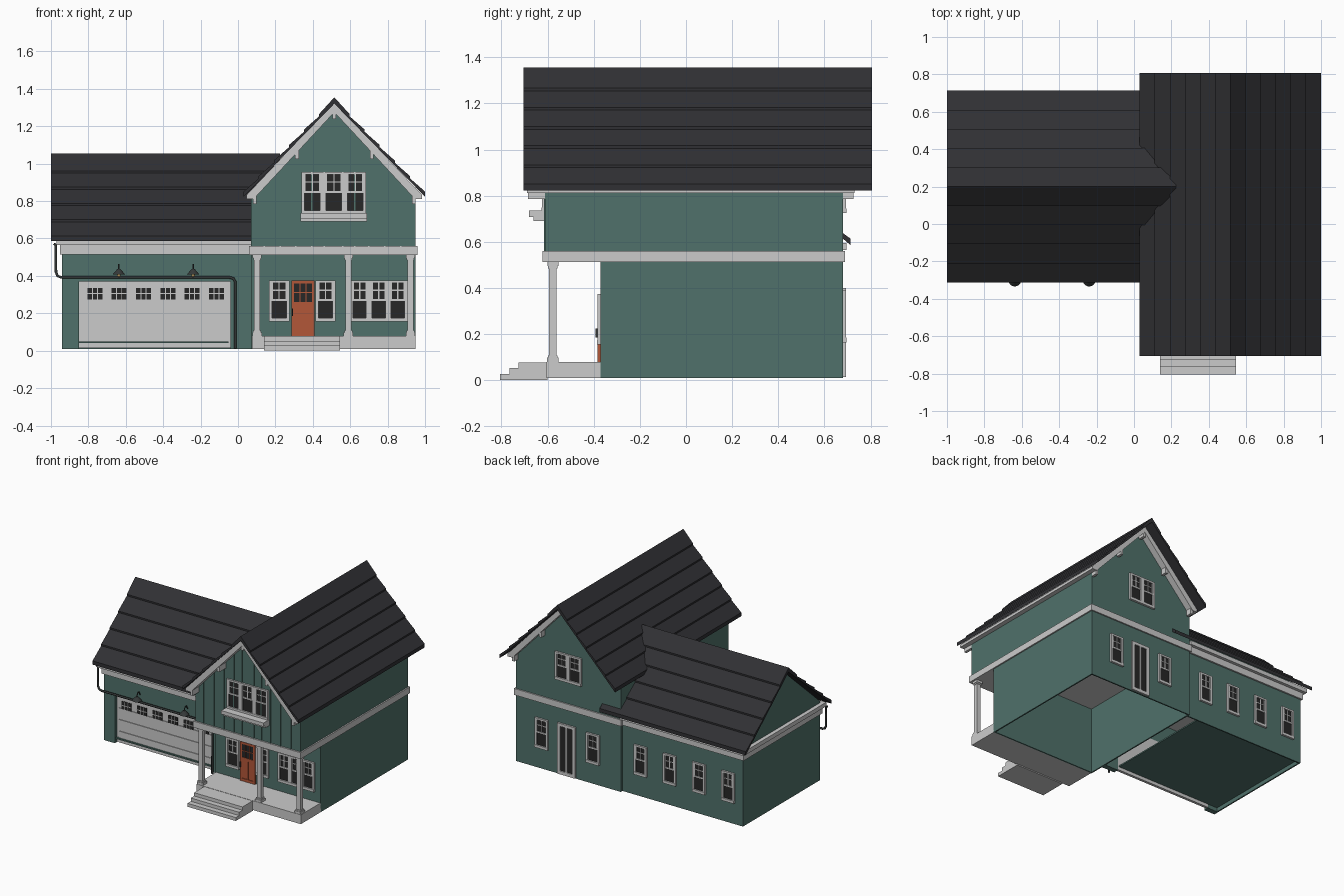
import bpy, bmesh, math

if "Cube" in bpy.data.objects:
    bpy.data.objects.remove(bpy.data.objects["Cube"])


def material(name, rgb):
    m = bpy.data.materials.new(name)
    m.diffuse_color = (*rgb, 1)
    m.use_nodes = True
    m.node_tree.nodes["Principled BSDF"].inputs["Base Color"].default_value = m.diffuse_color
    return m


TEAL = material("teal_siding", (0.08, 0.165, 0.145))
DARK = material("dark_shingle", (0.03, 0.03, 0.034))
GLASS = material("dark_glass", (0.02, 0.02, 0.02))
WOOD = material("orange_wood", (0.45, 0.095, 0.04))
METAL = material("dark_metal", (0.035, 0.04, 0.04))
BRASS = material("lamp_bulb", (0.5, 0.33, 0.12))


def finish(name, bm, mat):
    bmesh.ops.recalc_face_normals(bm, faces=bm.faces)
    me = bpy.data.meshes.new(name)
    bm.to_mesh(me)
    bm.free()
    if mat:
        me.materials.append(mat)
    ob = bpy.data.objects.new(name, me)
    bpy.context.collection.objects.link(ob)
    return ob


def boxes(name, specs, mat=None):
    """Each spec is x0, x1, y0, y1, z0, z1."""
    bm = bmesh.new()
    for x0, x1, y0, y1, z0, z1 in specs:
        vs = bmesh.ops.create_cube(bm, size=1)["verts"]
        for v in vs:
            v.co = (x1 if v.co.x > 0 else x0, y1 if v.co.y > 0 else y0, z1 if v.co.z > 0 else z0)
    return finish(name, bm, mat)


def prism(name, pts, axis, a, b, mat=None):
    """Extrude a (horizontal, z) outline along the x or y axis from a to b."""
    bm = bmesh.new()
    place = (lambda h, z, d: (h, d, z)) if axis == "y" else (lambda h, z, d: (d, h, z))
    lo = [bm.verts.new(place(h, z, a)) for h, z in pts]
    hi = [bm.verts.new(place(h, z, b)) for h, z in pts]
    bm.faces.new(lo)
    bm.faces.new(hi)
    for i in range(len(pts)):
        j = (i + 1) % len(pts)
        bm.faces.new((lo[i], lo[j], hi[j], hi[i]))
    return finish(name, bm, mat)


def roof(name, axis, c, half, ze, zr, n, a, b, lift=0.012, thick=0.022):
    """Gable roof with n overlapping shingle courses per slope."""
    side = []
    for i in range(n):
        for f, t in ((i / n, lift), ((i + 1) / n, 0)):
            side.append((half * (1 - f), ze + (zr - lift - ze) * f + t - lift * 0.5))
    side[-1] = (0, zr)
    pts = [(c - d, z) for d, z in side] + [(c + d, z) for d, z in reversed(side[:-1])]
    pts += [(c + half, ze - thick), (c, zr - lift - thick), (c - half, ze - thick)]
    return prism(name, pts, axis, a, b, DARK)


# --- House walls: open-bottomed lower storey, overhanging gabled upper storey
X0, X1, YB, YP, YF = 0.07, 0.95, 0.68, -0.37, -0.61
T = 0.01
boxes("house_lower_walls", [
    (X0, X1, YP, YP + T, 0.01, 0.52), (X0, X1, YB - T, YB, 0.01, 0.52),
    (X0, X0 + T, YP, YB, 0.01, 0.52), (X1 - T, X1, YP, YB, 0.01, 0.52)], TEAL)
prism("house_upper_walls", [(X0, 0.55), (X1, 0.55), (X1, 0.825), (0.51, 1.30), (X0, 0.825)],
      "y", YF, YB, TEAL)
boxes("storey_band", [(0.06, 0.96, YF - 0.012, YB + 0.01, 0.512, 0.56)])
boxes("upper_battens", [(x - 0.004, x + 0.004, YF - 0.006, YF, 0.56, 1.29 - 1.08 * abs(x - 0.51))
                        for x in (0.14, 0.225, 0.31, 0.395, 0.46, 0.56, 0.625, 0.70, 0.785, 0.87)], TEAL)

# --- House roof with grey rake and eave boards beneath
roof("house_roof", "y", 0.515, 0.485, 0.845, 1.355, 6, -0.705, 0.807)
prism("rake_boards", [(0.045, 0.832), (0.515, 1.328), (0.985, 0.832), (0.985, 0.812), (0.945, 0.812),
                      (0.515, 1.275), (0.085, 0.812), (0.045, 0.812)], "y", -0.69, 0.73)
brackets = []
for y0, y1 in ((-0.685, YF), (YB, 0.725)):
    for x in (0.09, 0.315, 0.515, 0.715, 0.94):
        z = 1.285 - 1.07 * abs(x - 0.515)
        brackets.append((x - 0.01, x + 0.01, y0, y1, z - 0.045, z))
boxes("gable_brackets", brackets)

# --- Garage wing
GX, GF, GB = -0.94, -0.26, 0.66
boxes("garage_walls", [
    (GX, GX + T, GF, GB, 0.01, 0.53), (GX, X0, GB - T, GB, 0.01, 0.53),
    (GX, -0.85, GF, GF + 0.04, 0.01, 0.53), (-0.04, X0, GF, GF + 0.04, 0.01, 0.53),
    (-0.85, -0.04, GF, GF + 0.04, 0.37, 0.53)], TEAL)
boxes("garage_floor", [(GX + 0.005, -0.05, GF + 0.01, GB - 0.01, 0.04, 0.05)], TEAL)
prism("garage_gable", [(GF, 0.52), (GB, 0.52), (GB, 0.61), (0.2, 1.02), (GF, 0.61)], "x", GX, 0.10, TEAL)
boxes("garage_eave_trim", [(GX - 0.012, 0.07, GF - 0.012, GB + 0.012, 0.515, 0.567),
                           (GX - 0.03, 0.07, GF - 0.035, GB + 0.035, 0.565, 0.596)])
roof("garage_roof", "x", 0.2, 0.513, 0.608, 1.055, 5, -1.0, 0.225)

# --- Garage door: four sections, six small windows
DY = GF + 0.02
boxes("garage_door", [(-0.83, -0.05, DY, DY + 0.015, 0.015 + 0.088 * i, 0.1 + 0.088 * i) for i in range(4)]
      + [(-0.85, -0.04, DY + 0.005, DY + 0.02, 0.015, 0.37)])
centers = [-0.765 + 0.13 * i for i in range(6)]
boxes("garage_door_glass", [(x - 0.04, x + 0.04, DY - 0.003, DY, 0.275, 0.335) for x in centers], GLASS)
boxes("garage_door_muntins", [s for x in centers for s in (
    (x - 0.041, x + 0.041, DY - 0.006, DY, 0.302, 0.308),
    (x - 0.016, x - 0.011, DY - 0.006, DY, 0.275, 0.335),
    (x + 0.011, x + 0.016, DY - 0.006, DY, 0.275, 0.335))])


# --- Windows
def window(name, x0, x1, z0, z1, y, s, units=1):
    """Double-hung window bank on wall plane y, facing direction s along y."""
    def slab(a, b, c, d, depth):
        return (a, b, min(y, y + s * depth), max(y, y + s * depth), c, d)
    c, mid = 0.02, z0 + (z1 - z0) * 0.53
    trim = [slab(x0, x1, z1 - c * 0.7, z1, 0.014), slab(x0, x1, z0, z0 + c, 0.016)]
    w = (x1 - x0) / units
    for i in range(units):
        a, b = x0 + i * w, x0 + (i + 1) * w
        m, zm = (a + b) / 2, (mid + z1) / 2
        trim += [slab(a, a + c * 0.8, z0, z1, 0.014), slab(b - c * 0.8, b, z0, z1, 0.014),
                 slab(a, b, mid - 0.005, mid + 0.005, 0.011),
                 slab(m - 0.003, m + 0.003, mid, z1, 0.009),
                 slab(a, b, zm - 0.003, zm + 0.003, 0.009),
                 slab(a + 0.014, a + 0.021, mid, z1, 0.010), slab(b - 0.021, b - 0.014, mid, z1, 0.010)]
    boxes(name + "_frame", trim)
    boxes(name + "_glass", [slab(x0 + 0.01, x1 - 0.01, z0 + 0.01, z1 - 0.01, 0.005)], GLASS)


window("porch_window_left", 0.165, 0.275, 0.155, 0.375, YP, -1)
window("porch_window_middle", 0.415, 0.52, 0.155, 0.375, YP, -1)
window("porch_window_triple", 0.60, 0.905, 0.155, 0.375, YP, -1, 3)
window("upper_front_window", 0.34, 0.685, 0.73, 0.955, YF, -1, 3)
window("upper_back_window", 0.395, 0.615, 0.725, 0.935, YB, 1, 2)
for i, x in enumerate((0.73, 0.30)):
    window(f"house_back_window_{i}", x - 0.055, x + 0.055, 0.165, 0.39, YB, 1)
for i, x in enumerate((-0.085, -0.33, -0.575, -0.82)):
    window(f"garage_back_window_{i}", x - 0.053, x + 0.053, 0.17, 0.395, GB, 1)
boxes("window_box", [(0.335, 0.69, -0.66, YF, 0.69, 0.71), (0.335, 0.69, -0.68, YF, 0.708, 0.735)])

# --- Back double door
boxes("back_door_frame", [(a, b, YB, YB + 0.014, 0.015, 0.40) for a, b in
                          ((0.445, 0.468), (0.513, 0.527), (0.572, 0.595))]
      + [(0.445, 0.595, YB, YB + 0.014, 0.378, 0.40), (0.445, 0.595, YB, YB + 0.014, 0.015, 0.04)])
boxes("back_door_glass", [(0.45, 0.59, YB, YB + 0.006, 0.02, 0.39)], GLASS)

# --- Front door
boxes("front_door", [(0.285, 0.41, YP - 0.008, YP, 0.08, 0.375), (0.285, 0.30, YP - 0.013, YP, 0.08, 0.375),
                     (0.395, 0.41, YP - 0.013, YP, 0.08, 0.375), (0.285, 0.41, YP - 0.013, YP, 0.235, 0.26),
                     (0.285, 0.41, YP - 0.013, YP, 0.36, 0.375), (0.285, 0.41, YP - 0.013, YP, 0.08, 0.10),
                     (0.342, 0.353, YP - 0.013, YP, 0.08, 0.25), (0.30, 0.395, YP - 0.013, YP, 0.308, 0.313),
                     (0.329, 0.333, YP - 0.013, YP, 0.26, 0.36), (0.362, 0.366, YP - 0.013, YP, 0.26, 0.36)], WOOD)
boxes("front_door_glass", [(0.30, 0.395, YP - 0.010, YP, 0.26, 0.36)], GLASS)
boxes("front_door_handle", [(0.288, 0.295, YP - 0.022, YP, 0.185, 0.225)], METAL)

# --- Porch, steps and columns
boxes("porch_floor", [(0.075, 0.95, -0.605, YP + 0.005, 0.01, 0.08)])
boxes("porch_steps", [(0.14, 0.545, -0.805 + 0.04 * i, -0.60, 0.002 + 0.025 * i, 0.028 + 0.025 * i)
                      for i in range(3)])
columns = []
for x in (0.102, 0.59, 0.922):
    for r, z0, z1 in ((0.025, 0.08, 0.098), (0.021, 0.098, 0.108), (0.016, 0.10, 0.50),
                      (0.02, 0.485, 0.495), (0.024, 0.495, 0.515)):
        columns.append((x - r, x + r, -0.577 - r, -0.577 + r, z0, z1))
boxes("porch_columns", columns)


# --- Downspout and lamp arms as bevelled curves
def tube(name, pts, r):
    cu = bpy.data.curves.new(name, "CURVE")
    cu.dimensions, cu.bevel_depth, cu.bevel_resolution, cu.use_fill_caps = "3D", r, 1, True
    sp = cu.splines.new("POLY")
    sp.points.add(len(pts) - 1)
    for p, co in zip(sp.points, pts):
        p.co = (*co, 1)
    cu.materials.append(METAL)
    bpy.context.collection.objects.link(bpy.data.objects.new(name, cu))


PY = GF - 0.025
tube("downspout", [(x, PY, z) for x, z in (
    (-0.985, 0.572), (-0.975, 0.565), (-0.973, 0.42), (-0.965, 0.40), (-0.945, 0.392), (-0.045, 0.392),
    (-0.025, 0.386), (-0.015, 0.37), (-0.015, 0.012))], 0.008)
for i, x in enumerate((-0.637, -0.24)):
    tube(f"lamp_arm_{i}", [(x, GF, 0.435), (x, GF - 0.015, 0.46), (x, GF - 0.033, 0.462),
                           (x, GF - 0.04, 0.43)], 0.004)
    bpy.ops.mesh.primitive_cone_add(vertices=20, radius1=0.034, radius2=0.008, depth=0.03,
                                    location=(x, GF - 0.04, 0.422))
    shade = bpy.context.object
    shade.name = f"lamp_shade_{i}"
    shade.data.materials.append(METAL)
    bpy.ops.object.shade_smooth_by_angle()
    bpy.ops.mesh.primitive_uv_sphere_add(segments=12, ring_count=8, radius=0.01, location=(x, GF - 0.04, 0.404))
    bulb = bpy.context.object
    bulb.name = f"lamp_bulb_{i}"
    bulb.data.materials.append(BRASS)
    bpy.ops.object.shade_smooth_by_angle()
